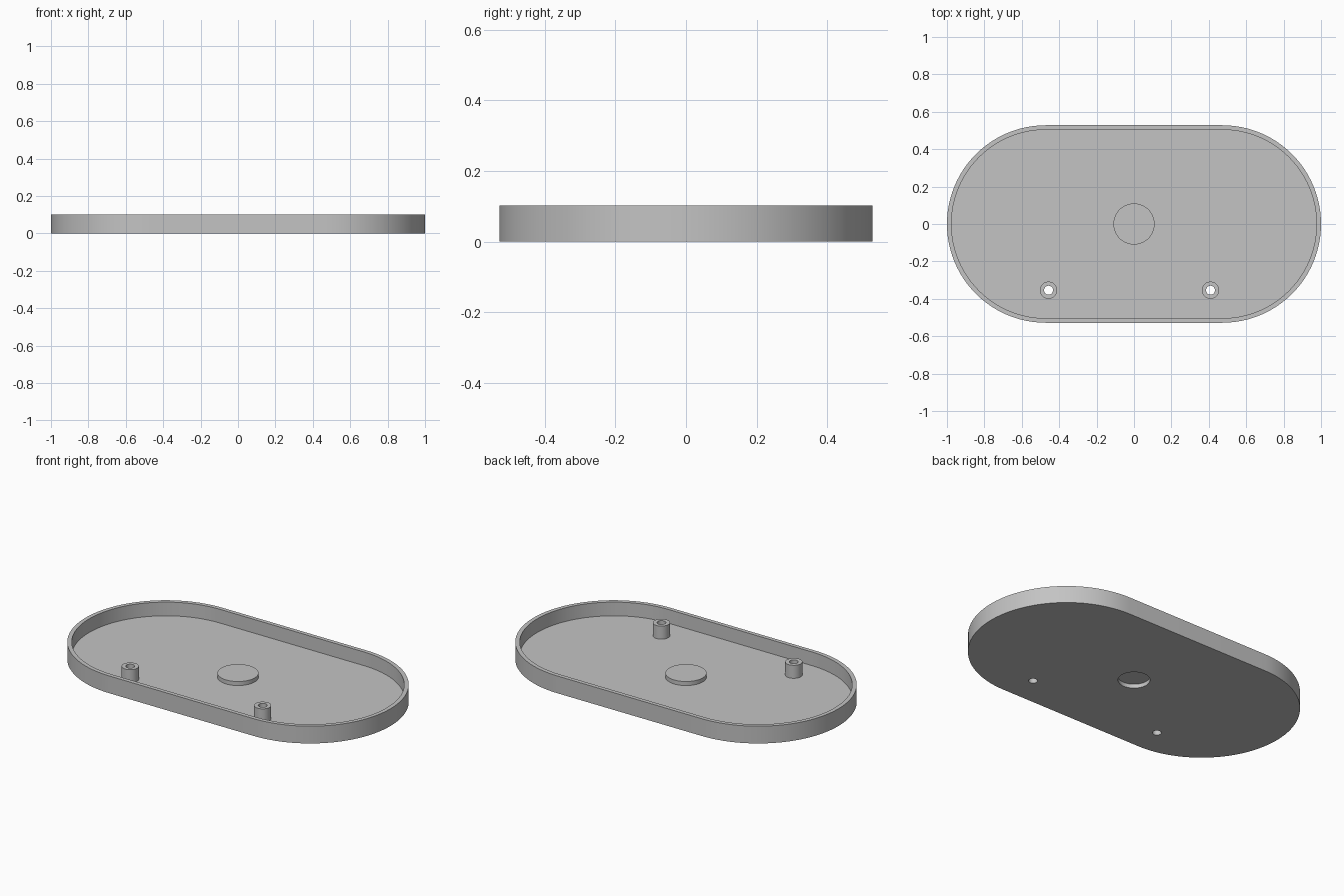
import bpy, bmesh, math

if "Cube" in bpy.data.objects:
    bpy.data.objects.remove(bpy.data.objects["Cube"])

R, CX, WALL = 0.528, 0.472, 0.024        # end radius, end centre, wall thickness
FLOOR, TOP = 0.021, 0.102
POST_TOP, POST_R, HOLE_R = 0.098, 0.046, 0.024
CAP_TOP, CAP_R, RECESS_R, RECESS_TOP = 0.045, 0.11, 0.086, 0.024
POSTS = [("left", -0.457, -0.354), ("right", 0.409, -0.354)]

grey = bpy.data.materials.new("plain_grey")
grey.diffuse_color = (0.55, 0.55, 0.55, 1)
grey.use_nodes = True
grey.node_tree.nodes["Principled BSDF"].inputs["Base Color"].default_value = grey.diffuse_color


def finish(name, bm, loc=(0, 0, 0)):
    bmesh.ops.remove_doubles(bm, verts=bm.verts, dist=1e-5)
    bmesh.ops.recalc_face_normals(bm, faces=bm.faces)
    me = bpy.data.meshes.new(name)
    bm.to_mesh(me)
    bm.free()
    ob = bpy.data.objects.new(name, me)
    ob.location = loc
    me.materials.append(grey)
    bpy.context.collection.objects.link(ob)
    return ob


def activate(ob):
    bpy.ops.object.select_all(action='DESELECT')
    ob.select_set(True)
    bpy.context.view_layer.objects.active = ob


def smooth(ob):
    activate(ob)
    bpy.ops.object.shade_smooth_by_angle(angle=math.radians(30))


def stadium(bm, r, z, n=48):
    """Ring of vertices: two half circles joined by straight sides."""
    ring = []
    for side, start in ((1, -math.pi / 2), (-1, math.pi / 2)):
        for i in range(n + 1):
            a = start + math.pi * i / n
            ring.append(bm.verts.new((side * CX + r * math.cos(a), r * math.sin(a), z)))
    return ring


def lathe(name, profile, loc=(0, 0, 0), n=48):
    """Closed (radius, z) profile turned about the vertical axis."""
    bm = bmesh.new()
    vs = [bm.verts.new((r, 0, z)) for r, z in profile]
    es = [bm.edges.new((vs[i], vs[(i + 1) % len(vs)])) for i in range(len(vs))
          if profile[i][0] or profile[(i + 1) % len(vs)][0]]
    bmesh.ops.spin(bm, geom=vs + es, cent=(0, 0, 0), axis=(0, 0, 1),
                   angle=2 * math.pi, steps=n, use_duplicate=False)
    bmesh.ops.dissolve_degenerate(bm, dist=1e-6, edges=bm.edges)
    return finish(name, bm, loc)


# Tray: floor and raised rim
bm = bmesh.new()
rings = [stadium(bm, R, 0), stadium(bm, R, TOP),
         stadium(bm, R - WALL, TOP), stadium(bm, R - WALL, FLOOR)]
for a, b in zip(rings, rings[1:]):
    for i in range(len(a)):
        j = (i + 1) % len(a)
        bm.faces.new((a[i], a[j], b[j], b[i]))
bm.faces.new(rings[0])
bm.faces.new(rings[-1])
tray = finish("tray", bm)

# Holes through the floor: screw holes and central recess
holes = [(x, y, HOLE_R) for _, x, y in POSTS] + [(0, 0, RECESS_R)]
for x, y, r in holes:
    cutter = lathe("hole_cutter", [(0, -0.05), (r, -0.05), (r, 0.06), (0, 0.06)], (x, y, 0))
    cutter.hide_render = True
    activate(tray)
    mod = tray.modifiers.new("hole", 'BOOLEAN')
    mod.operation, mod.solver, mod.object = 'DIFFERENCE', 'EXACT', cutter
    bpy.ops.object.modifier_apply(modifier=mod.name)
    bpy.data.objects.remove(cutter)
smooth(tray)

# Hollow screw posts
for side, x, y in POSTS:
    smooth(lathe(side + "_screw_post",
                 [(HOLE_R, FLOOR), (POST_R, FLOOR), (POST_R, POST_TOP), (HOLE_R, POST_TOP)],
                 (x, y, 0)))

# Central raised cap closing the recess
smooth(lathe("centre_cap",
             [(0, RECESS_TOP), (RECESS_R, RECESS_TOP), (RECESS_R, FLOOR),
              (CAP_R, FLOOR), (CAP_R, CAP_TOP), (0, CAP_TOP)], n=64))
